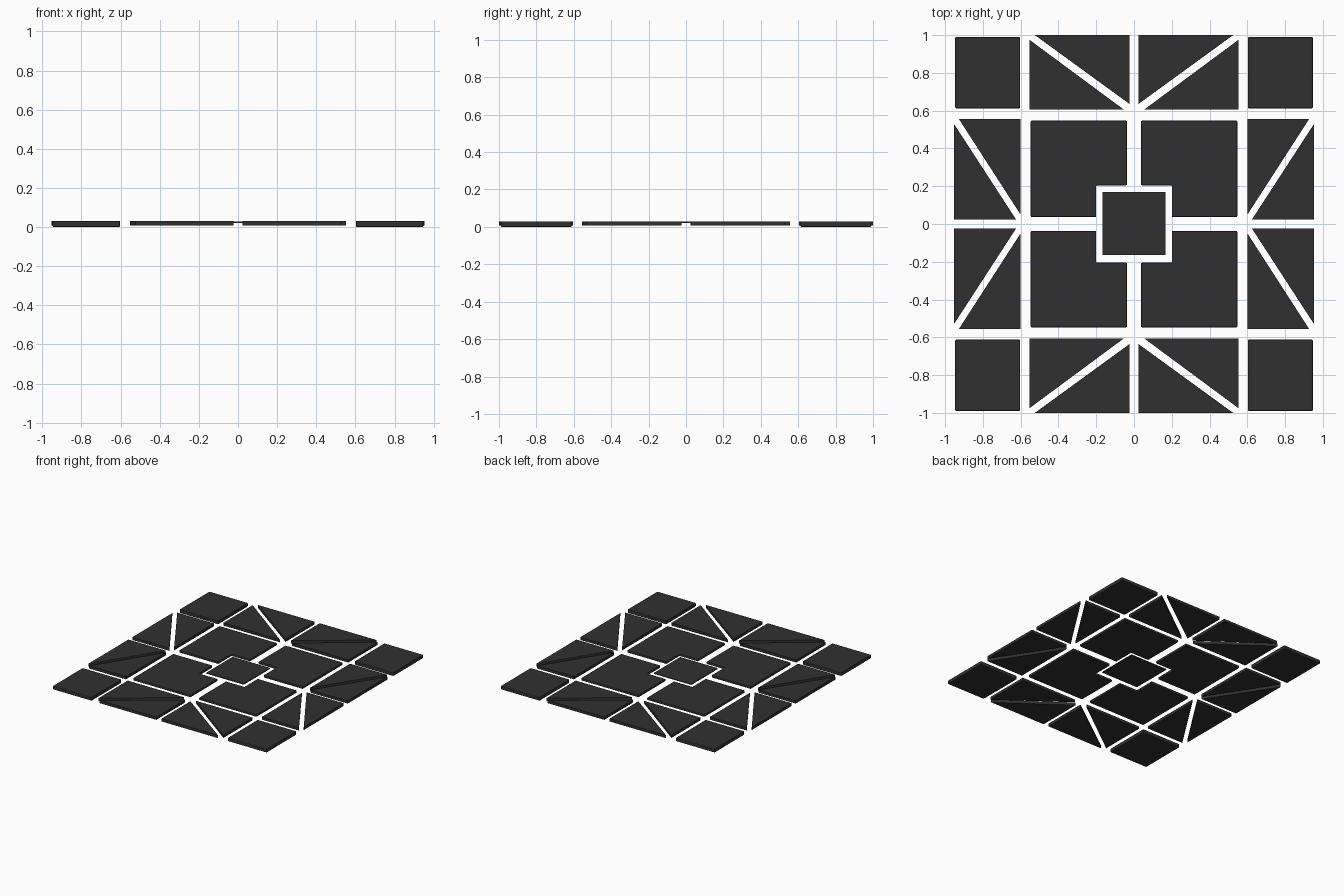
import bpy, bmesh

if "Cube" in bpy.data.objects:
    bpy.data.objects.remove(bpy.data.objects["Cube"])

mat = bpy.data.materials.new("dark_panel")
mat.diffuse_color = (0.03, 0.03, 0.03, 1)
mat.use_nodes = True
mat.node_tree.nodes["Principled BSDF"].inputs["Base Color"].default_value = mat.diffuse_color


def plate(name, outline, z0, z1, bevel=0.0, mirror=True):
    """Extrude a flat outline from z0 to z1, soften it and mirror it in x and y."""
    bm = bmesh.new()
    face = bm.faces.new([bm.verts.new((x, y, z0)) for x, y in outline])
    top = bmesh.ops.extrude_face_region(bm, geom=[face])["geom"]
    for v in top:
        if isinstance(v, bmesh.types.BMVert):
            v.co.z = z1
    bmesh.ops.recalc_face_normals(bm, faces=bm.faces)
    me = bpy.data.meshes.new(name)
    bm.to_mesh(me)
    bm.free()
    me.materials.append(mat)
    ob = bpy.data.objects.new(name, me)
    bpy.context.collection.objects.link(ob)
    if bevel:
        b = ob.modifiers.new("soft_edges", "BEVEL")
        b.width, b.segments = bevel, 2
    if mirror:
        m = ob.modifiers.new("four_quarters", "MIRROR")
        m.use_axis = (True, True, False)
        m.use_mirror_merge = False
    return ob


def rect(x0, x1, y0, y1):
    return [(x0, y0), (x1, y0), (x1, y1), (x0, y1)]


# Corner squares
plate("corner_panels", rect(0.603, 0.947, 0.612, 0.99), 0.0, 0.03, 0.006)

# Front and back triangle pairs, split by a diagonal gap
plate("end_triangles_outer", [(0.023, 0.635), (0.525, 1.0), (0.023, 1.0)], 0.008, 0.03)
plate("end_triangles_inner", [(0.053, 0.605), (0.553, 0.605), (0.553, 0.975)], 0.008, 0.03)

# Left and right triangle pairs
plate("side_triangles_outer", [(0.625, 0.025), (0.953, 0.025), (0.953, 0.53)], 0.008, 0.03)
plate("side_triangles_inner", [(0.602, 0.052), (0.928, 0.557), (0.602, 0.557)], 0.008, 0.03)

# Inner panels with a notch around the centre
plate("inner_panels", [(0.2, 0.037), (0.547, 0.037), (0.547, 0.547),
                       (0.037, 0.547), (0.037, 0.205), (0.2, 0.205)], 0.01, 0.03, 0.005)

# Thin centre square
plate("centre_panel", rect(-0.167, 0.167, -0.165, 0.17), 0.02, 0.029, 0.003, mirror=False)
